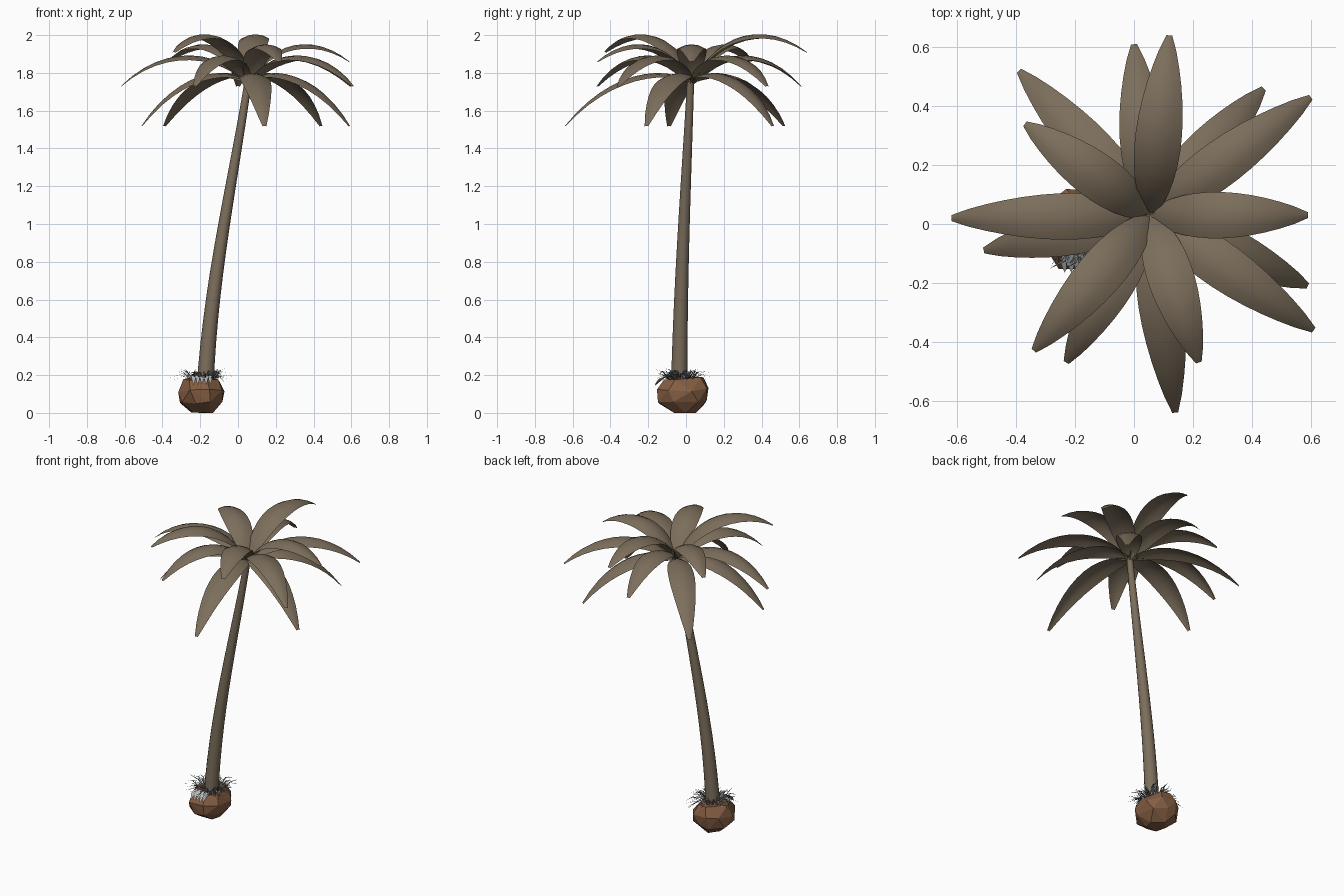
import bpy
import bmesh
import random
from math import sin, cos, pi, radians
from mathutils import Vector

random.seed(7)
cube = bpy.data.objects.get("Cube")
if cube:
    bpy.data.objects.remove(cube, do_unlink=True)


def material(name, colour):
    m = bpy.data.materials.new(name)
    m.use_nodes = True
    m.diffuse_color = (*colour, 1)
    m.node_tree.nodes["Principled BSDF"].inputs["Base Color"].default_value = (*colour, 1)
    return m


BARK = material("dull olive brown", (0.20, 0.155, 0.105))
EARTH = material("earth brown", (0.23, 0.11, 0.055))
GREY = material("dry grass grey", (0.17, 0.18, 0.19))
PALE = material("pale grass grey", (0.5, 0.5, 0.5))


def finish(name, bm, mats, smooth=False):
    mesh = bpy.data.meshes.new(name)
    bm.to_mesh(mesh)
    bm.free()
    for m in mats:
        mesh.materials.append(m)
    ob = bpy.data.objects.new(name, mesh)
    bpy.context.collection.objects.link(ob)
    if smooth:
        bpy.ops.object.select_all(action='DESELECT')
        ob.select_set(True)
        bpy.context.view_layer.objects.active = ob
        bpy.ops.object.shade_smooth_by_angle(angle=radians(50))
    return ob


def sheet(name, nu, nv, fn, mat):
    """Smooth surface through fn(u, v), with u and v running from 0 to 1."""
    bm = bmesh.new()
    rows = [[bm.verts.new(fn(i / nu, j / nv)) for j in range(nv + 1)] for i in range(nu + 1)]
    for a, b in zip(rows, rows[1:]):
        for j in range(nv):
            bm.faces.new((a[j], a[j + 1], b[j + 1], b[j]))
    bmesh.ops.remove_doubles(bm, verts=bm.verts, dist=0.0001)
    return finish(name, bm, [mat], True)


def bezier(p, t):
    s = 1 - t
    return p[0] * s**3 + 3 * p[1] * s * s * t + 3 * p[2] * s * t * t + p[3] * t**3


# Leaning, tapered trunk
SPINE = [Vector(p) for p in ((-0.175, -0.036, 0.12), (-0.145, -0.03, 0.72),
                             (-0.03, 0.0, 1.2), (0.056, 0.025, 1.77))]


def trunk_point(u, v):
    radius = 0.045 - 0.026 * u
    a = -2 * pi * v
    return bezier(SPINE, u) + Vector((radius * cos(a), -radius * sin(a), 0))


sheet("trunk", 14, 14, trunk_point, BARK)

# Fronds: heights of the arc's control points, then the tips of each tier
CROWN = Vector((0.055, 0.03, 0))
TIERS = {
    "low": ((1.75, 1.85, 1.81, 1.52),
            ((-0.39, 0.52), (0.44, 0.46), (0.59, -0.21), (0.14, -0.64), (-0.51, -0.09))),
    "middle": ((1.74, 1.93, 1.96, 1.73),
               ((0.60, 0.43), (0.61, -0.36), (-0.62, 0.02), (0.0, 0.61), (-0.23, -0.47))),
    "upper": ((1.74, 1.98, 2.01, 1.86), ((0.59, 0.03), (0.22, -0.47), (-0.37, 0.34))),
    "top": ((1.74, 2.03, 2.075, 1.91), ((0.12, 0.64), (-0.34, -0.43))),
}


def frond(name, heights, tip):
    out = Vector((*tip, 0)) - CROWN
    side = Vector((-out.y, out.x, 0)).normalized()
    path = [CROWN + out * r + Vector((0, 0, z)) for r, z in zip((0, 0.22, 0.66, 1), heights)]

    def point(u, v):
        half = 0.01 + 0.069 * sin(pi * u**0.9)**0.85 if 0 < u < 1 else 0.01
        across = 2 * v - 1
        droop = 0.32 * half * across * across
        return bezier(path, u) + side * (across * half) - Vector((0, 0, droop))

    sheet(name, 12, 4, point, BARK)


for tier, (heights, tips) in TIERS.items():
    for n, tip in enumerate(tips, 1):
        frond(f"{tier}_frond_{n}", heights, tip)

# Faceted clump of earth: hull of uneven rings
bm = bmesh.new()
for count, size, z in ((5, 0.5, 0.005), (8, 0.95, 0.06), (8, 1.02, 0.12), (6, 0.75, 0.185), (1, 0.1, 0.2)):
    turn = random.random()
    for k in range(count):
        a = 2 * pi * (k + turn + random.uniform(-0.2, 0.2)) / count
        r = size * random.uniform(0.9, 1.04)
        bm.verts.new((-0.193 + 0.126 * r * cos(a), -0.018 + 0.15 * r * sin(a),
                      max(0, z + random.uniform(-0.012, 0.012))))
hull = bmesh.ops.convex_hull(bm, input=bm.verts)
bmesh.ops.delete(bm, geom=[v for v in bm.verts if not v.link_faces], context='VERTS')
bmesh.ops.recalc_face_normals(bm, faces=bm.faces)
finish("earth_clump", bm, [EARTH])

# Dry grass: thin bent blades spreading round the foot of the trunk
bm = bmesh.new()
for k in range(130):
    a = random.uniform(0, 2 * pi)
    out = Vector((cos(a), sin(a), 0))
    side = Vector((-sin(a), cos(a), 0)) * random.uniform(0.002, 0.005)
    root = Vector((-0.18, -0.03, 0.18)) + out * random.uniform(0.03, 0.085)
    reach = random.uniform(0.03, 0.1)
    mid = root + out * reach * 0.5 + Vector((0, 0, random.uniform(0.01, 0.045)))
    end = mid + out * reach * 0.6 + Vector((random.uniform(-0.03, 0.03), random.uniform(-0.03, 0.03),
                                            random.uniform(-0.03, 0.02)))
    vs = [bm.verts.new(p) for p in (root - side, root + side, mid + side, mid - side, end)]
    faces = [bm.faces.new(vs[:4]), bm.faces.new((vs[3], vs[2], vs[4]))]
    for f in faces:
        f.material_index = int(k % 4 == 0)
finish("dry_grass", bm, [GREY, PALE])

# Pale flattened tuft lying over the front of the clump
bm = bmesh.new()
for k in range(5):
    x = -0.235 + 0.022 * k
    drop = random.uniform(0.02, 0.04)
    pts = ((x - 0.012, -0.1, 0.197), (x + 0.012, -0.1, 0.197),
           (x + 0.01, -0.145, 0.18), (x, -0.165, 0.18 - drop), (x - 0.01, -0.145, 0.18))
    bm.faces.new([bm.verts.new(p) for p in pts])
finish("pale_tuft", bm, [PALE])
